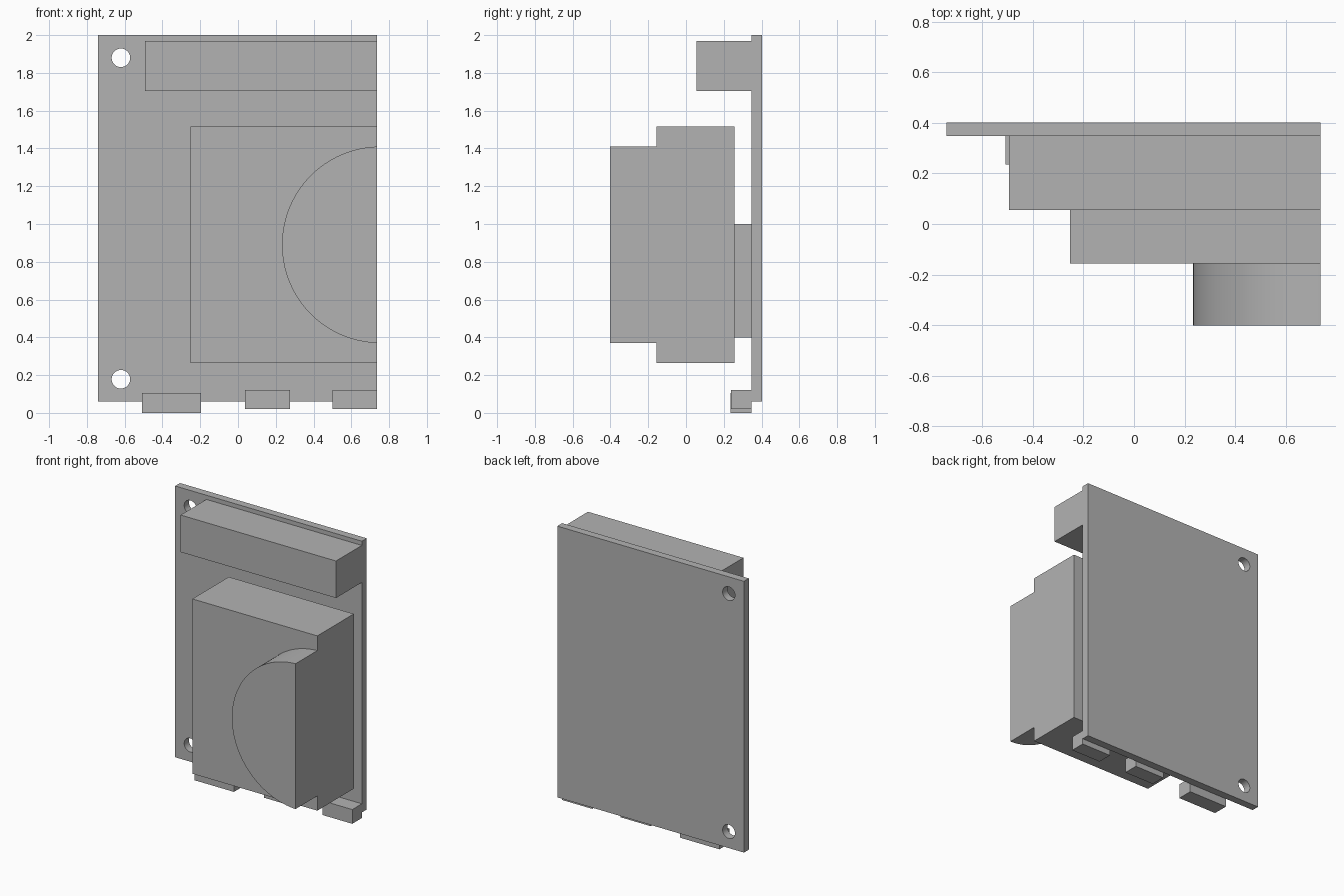
import bpy
import bmesh
from math import pi, sin, cos

cube = bpy.data.objects.get("Cube")
if cube:
    bpy.data.objects.remove(cube, do_unlink=True)

grey = bpy.data.materials.new("plain grey")
grey.use_nodes = True
colour = (0.45, 0.45, 0.45, 1)
grey.diffuse_color = colour
grey.node_tree.nodes["Principled BSDF"].inputs["Base Color"].default_value = colour

EDGE = 0.737      # cut side of the module
FACE = 0.347      # front face of the board
BACK = 0.402


def extrude_outline(name, outline, y0, y1):
    """Solid made from an (x, z) outline pushed from y0 back to y1."""
    bm = bmesh.new()
    face = bm.faces.new([bm.verts.new((x, y0, z)) for x, z in outline])
    result = bmesh.ops.extrude_face_region(bm, geom=[face])
    moved = [v for v in result["geom"] if isinstance(v, bmesh.types.BMVert)]
    bmesh.ops.translate(bm, verts=moved, vec=(0, y1 - y0, 0))
    bmesh.ops.recalc_face_normals(bm, faces=bm.faces)
    mesh = bpy.data.meshes.new(name)
    bm.to_mesh(mesh)
    bm.free()
    mesh.materials.append(grey)
    obj = bpy.data.objects.new(name, mesh)
    bpy.context.collection.objects.link(obj)
    return obj


def block(name, x0, x1, z0, z1, y0, y1=FACE):
    return extrude_outline(name, [(x0, z0), (x1, z0), (x1, z1), (x0, z1)], y0, y1)


def arc(cx, cz, r, start, end, steps):
    angles = [start + (end - start) * i / steps for i in range(steps + 1)]
    return [(cx + r * cos(a), cz + r * sin(a)) for a in angles]


def smooth(obj):
    bpy.ops.object.select_all(action="DESELECT")
    obj.select_set(True)
    bpy.context.view_layer.objects.active = obj
    bpy.ops.object.shade_smooth_by_angle(angle=pi / 6)


# Board with two mounting holes
board = block("board", -0.74, EDGE, 0.06, 2.0, FACE, BACK)
for place, z in (("lower", 0.178), ("upper", 1.88)):
    cutter = extrude_outline(place + "_hole_cutter",
                             arc(-0.62, z, 0.049, 0, 2 * pi, 48)[:-1], 0.3, 0.45)
    cutter.hide_render = True
    cutter.hide_viewport = True
    cut = board.modifiers.new(place + "_hole", "BOOLEAN")
    cut.object = cutter
    cut.solver = "EXACT"

# Apply the holes, then drop the cutters
bpy.context.view_layer.update()
graph = bpy.context.evaluated_depsgraph_get()
drilled = bpy.data.meshes.new_from_object(board.evaluated_get(graph))
cutters = [m.object for m in board.modifiers]
board.modifiers.clear()
board.data = drilled
for cutter in cutters:
    bpy.data.objects.remove(cutter, do_unlink=True)
smooth(board)

# Long header along the top
block("top_header", -0.493, EDGE, 1.705, 1.97, 0.055)

# Raised housing and the spacer that holds it off the board
block("housing", -0.252, EDGE, 0.265, 1.515, -0.156, 0.256)
block("housing_spacer", -0.1, 0.4, 0.4, 1.0, 0.256)

# Half-round lens barrel, flat on the cut side
barrel = extrude_outline("lens_barrel",
                         arc(EDGE + 0.016, 0.89, 0.52, pi / 2 + 0.031, 1.5 * pi - 0.031, 64),
                         -0.402, -0.156)
smooth(barrel)

# Connectors along the bottom edge
block("left_end_connector", -0.507, -0.197, 0.0, 0.106, 0.235)
block("middle_connector", 0.037, 0.275, 0.02, 0.122, 0.239)
block("cut_side_connector", 0.5, EDGE, 0.02, 0.122, 0.239)
